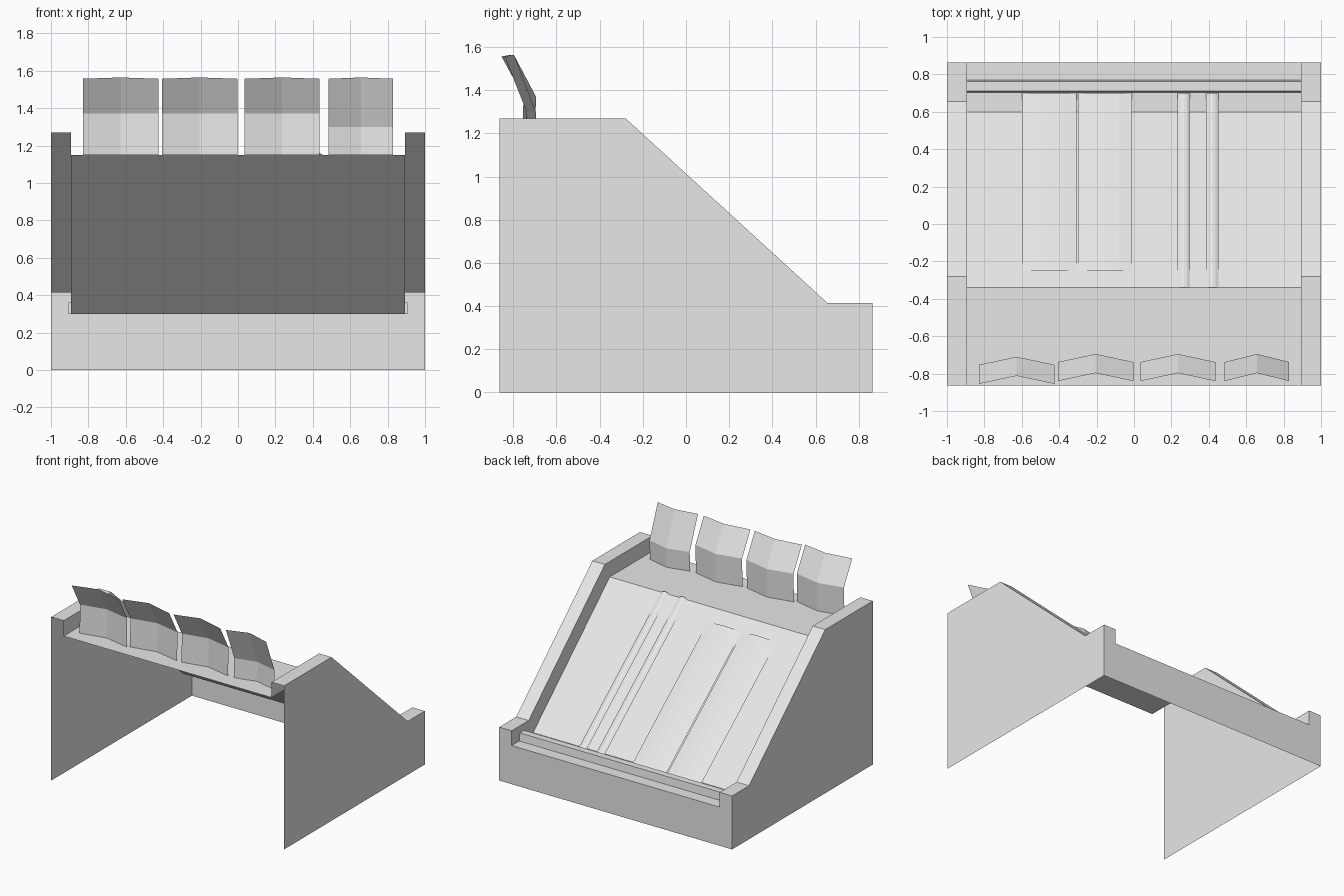
import bpy, bmesh
from mathutils import Vector

if "Cube" in bpy.data.objects:
    bpy.data.objects.remove(bpy.data.objects["Cube"])

grey = bpy.data.materials.new("light_grey")
grey.diffuse_color = (0.8, 0.8, 0.8, 1)
grey.use_nodes = True
grey.node_tree.nodes["Principled BSDF"].inputs["Base Color"].default_value = grey.diffuse_color


def make(name, faces):
    """Object from a list of polygons, welded together."""
    bm = bmesh.new()
    for f in faces:
        bm.faces.new([bm.verts.new(p) for p in f])
    bmesh.ops.remove_doubles(bm, verts=bm.verts, dist=1e-4)
    me = bpy.data.meshes.new(name)
    bm.to_mesh(me)
    bm.free()
    me.materials.append(grey)
    ob = bpy.data.objects.new(name, me)
    bpy.context.collection.objects.link(ob)
    return ob


def strip(profile, x0, x1):
    """Sheet swept along x from a (y, z) profile."""
    return [[(x0, *a), (x1, *a), (x1, *b), (x0, *b)]
            for a, b in zip(profile, profile[1:])]


def grid(rows):
    """Quads joining successive rows of points."""
    return [[r[i], r[i + 1], s[i + 1], s[i]]
            for r, s in zip(rows, rows[1:]) for i in range(len(r) - 1)]


W, IN, D = 1.0, 0.893, 0.863
wall_top = [(-D, 1.27), (-0.28, 1.27), (0.655, 0.415), (D, 0.415)]
channel = [(-D, 1.15), (-0.34, 1.15), (0.60, 0.30), (D, 0.30)]

# side walls: hollow shells, open at the front and below
for side, name in ((-1, "left_wall"), (1, "right_wall")):
    outer = [(side * W, y, z) for y, z in [(-D, 0)] + wall_top + [(D, 0)]]
    inner = [(side * IN, y, z) for y, z in wall_top + channel[::-1]]
    if side < 0:
        outer.reverse()
    else:
        inner.reverse()
    x0, x1 = sorted((side * IN, side * W))
    make(name, [outer, inner] + strip(wall_top, x0, x1))

# top deck, sloping chute and bottom ledge
make("chute", strip(channel, -IN, IN))

# back panel with raised corner posts
make("back_panel", [[(W, D, 0), (-W, D, 0), (-W, D, 0.415), (-IN, D, 0.415),
                     (-IN, D, 0.30), (IN, D, 0.30), (IN, D, 0.415), (W, D, 0.415)]])

# sill bar on the ledge
sill = [(0.703, 0.30), (0.71, 0.36), (0.763, 0.36), (0.77, 0.30), (0.703, 0.30)]
bar = strip(sill, -0.905, 0.905)
for s in (-1, 1):
    bar.append([(s * 0.905, y, z) for y, z in (sill[:4] if s < 0 else sill[3::-1])])
make("sill_bar", bar)


# low ridged ribs running down the chute
def rib(name, x0, x1, y0, z0, rise):
    across = [(0, 0), (0.25, 0.75), (0.5, 1), (0.75, 0.75), (1, 0)]
    rows = []
    for y, z in ((y0, z0), (0.70, 0.305)):
        rows.append([(x0 + (x1 - x0) * t, y, z + rise * h) for t, h in across][::-1])
    make(name, grid(rows))


for i, (a, b) in enumerate([(-0.60, -0.307), (-0.30, -0.01)]):
    rib(f"wide_rib_{i}", a, b, -0.25, 1.073, 0.012)
for i, (a, b) in enumerate([(0.232, 0.30), (0.385, 0.452)]):
    rib(f"narrow_rib_{i}", a, b, -0.34, 1.15, 0.015)

# folded gates on the deck, creased down the middle and bent forward
for i, (a, b, bend, y) in enumerate([(-0.83, -0.425, 1.37, -0.71),
                                     (-0.407, -0.003, 1.37, -0.695),
                                     (0.035, 0.435, 1.37, -0.695),
                                     (0.485, 0.83, 1.30, -0.695)]):
    rows = []
    for z, dy, lift in ((1.15, -0.005, 0), (bend, 0, 0), (1.557, -0.102, 0.007)):
        rows.append([(a, y + dy - 0.043, z), ((a + b) / 2, y + dy, z + lift),
                     (b, y + dy - 0.043, z)])
    make(f"gate_{i}", grid(rows))
